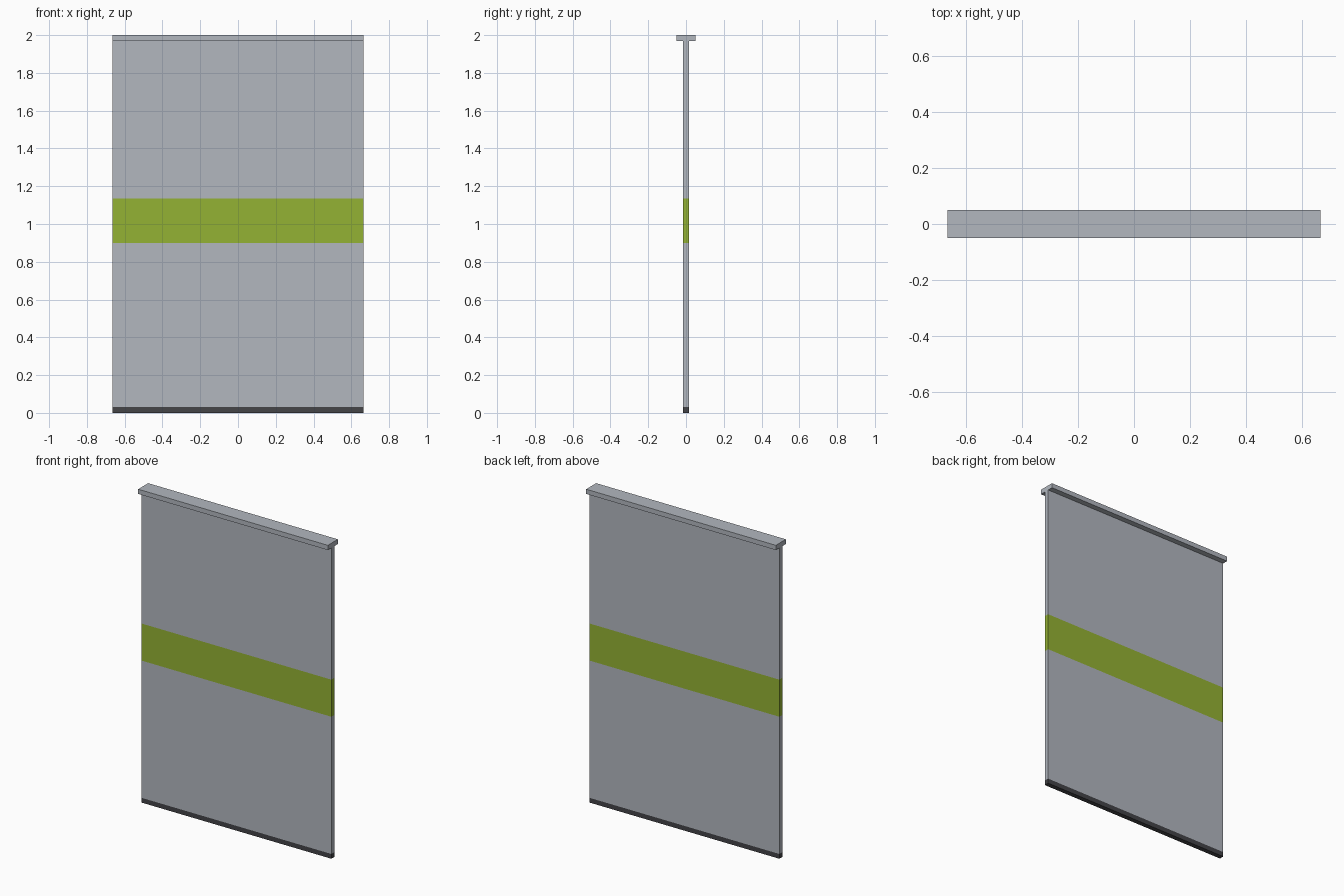
import bpy, bmesh
from mathutils import Matrix, Vector

if "Cube" in bpy.data.objects:
    bpy.data.objects.remove(bpy.data.objects["Cube"])

HALF_W = 0.665


def material(name, rgb):
    m = bpy.data.materials.new(name)
    m.diffuse_color = (*rgb, 1.0)
    m.use_nodes = True
    m.node_tree.nodes["Principled BSDF"].inputs["Base Color"].default_value = m.diffuse_color
    return m


grey = material("light_grey", (0.445, 0.474, 0.521))
green = material("lime_green", (0.296, 0.445, 0.034))
dark = material("dark_grey", (0.058, 0.058, 0.064))


def box(name, half_depth, z0, z1, mats, cuts=(), rule=None):
    """Full-width box, cut at given heights and coloured by height."""
    bm = bmesh.new()
    bmesh.ops.create_cube(bm, size=1.0)
    bmesh.ops.transform(
        bm, verts=bm.verts,
        matrix=Matrix.Translation((0, 0, (z0 + z1) / 2))
        @ Matrix.Diagonal((2 * HALF_W, 2 * half_depth, z1 - z0, 1)))
    for z in cuts:
        bmesh.ops.bisect_plane(
            bm, geom=bm.verts[:] + bm.edges[:] + bm.faces[:],
            plane_co=Vector((0, 0, z)), plane_no=Vector((0, 0, 1)))
    if rule:
        for f in bm.faces:
            f.material_index = rule(f.calc_center_median().z)
    me = bpy.data.meshes.new(name)
    bm.to_mesh(me)
    bm.free()
    for m in mats:
        me.materials.append(m)
    ob = bpy.data.objects.new(name, me)
    bpy.context.collection.objects.link(ob)
    return ob


# Sliding panel with painted green band across both faces and edges
box("door_panel", 0.015, 0.03, 1.97, [grey, green],
    cuts=(0.90, 1.135), rule=lambda z: 1 if 0.90 < z < 1.135 else 0)

# Dark strip along the floor
box("bottom_strip", 0.015, 0.0, 0.03, [dark])

# Wider rail along the top
box("top_rail", 0.05, 1.97, 2.0, [grey])
